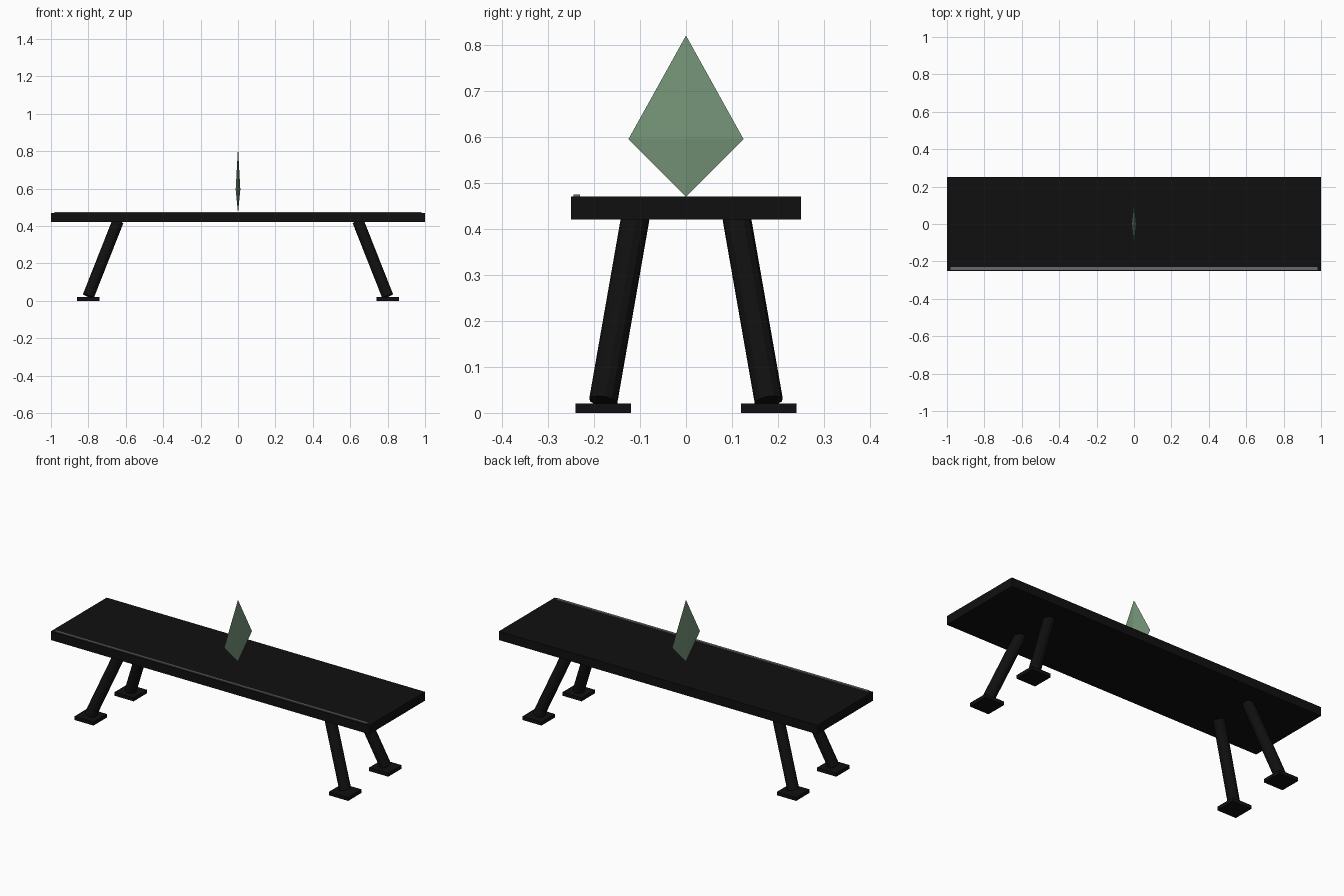
import bpy, bmesh
from mathutils import Vector

if "Cube" in bpy.data.objects:
    bpy.data.objects.remove(bpy.data.objects["Cube"])


def material(name, colour):
    m = bpy.data.materials.new(name)
    m.diffuse_color = colour
    m.use_nodes = True
    m.node_tree.nodes["Principled BSDF"].inputs["Base Color"].default_value = m.diffuse_color
    return m


black = material("matte black", (0.005, 0.005, 0.005, 1))
grey = material("grey strip", (0.14, 0.14, 0.155, 1))
green = material("translucent green", (0.18, 0.30, 0.19, 0.75))


def box(name, lo, hi, mat):
    lo, hi = Vector(lo), Vector(hi)
    bpy.ops.mesh.primitive_cube_add(size=1, location=(lo + hi) / 2)
    o = bpy.context.object
    o.name = name
    o.scale = hi - lo
    bpy.ops.object.transform_apply(location=False, rotation=False, scale=True)
    o.data.materials.append(mat)
    return o


# Bench top and the thin strip along its front edge
box("bench_top", (-1, -0.25, 0.42), (1, 0.25, 0.47), black)
box("edge_strip", (-0.98, -0.245, 0.47), (0.98, -0.23, 0.475), grey)

# Four splayed round legs, each on a square foot pad
for sx, side in ((-1, "left"), (1, "right")):
    for sy, end in ((-1, "front"), (1, "back")):
        bottom = Vector((0.80 * sx, 0.18 * sy, 0.025))
        top = Vector((0.642 * sx, 0.11 * sy, 0.425))
        axis = top - bottom
        bpy.ops.mesh.primitive_cylinder_add(vertices=12, radius=0.031, depth=axis.length,
                                            location=(top + bottom) / 2)
        leg = bpy.context.object
        leg.name = f"{end}_{side}_leg"
        leg.rotation_euler = axis.to_track_quat('Z', 'Y').to_euler()
        leg.data.materials.append(black)
        box(f"{end}_{side}_foot", (0.8 * sx - 0.06, 0.18 * sy - 0.06, 0),
            (0.8 * sx + 0.06, 0.18 * sy + 0.06, 0.02), black)

# Thin kite-shaped crystal: a ring of four points between two tips
bm = bmesh.new()
ring = [bm.verts.new(p) for p in ((0.0125, 0, 0.595), (0, 0.125, 0.595),
                                  (-0.0125, 0, 0.595), (0, -0.125, 0.595))]
tip = bm.verts.new((0, 0, 0.82))
base = bm.verts.new((0, 0, 0.47))
for i in range(4):
    a, b = ring[i], ring[(i + 1) % 4]
    bm.faces.new((a, b, tip))
    bm.faces.new((b, a, base))
mesh = bpy.data.meshes.new("crystal")
bm.to_mesh(mesh)
bm.free()
mesh.materials.append(green)
bpy.context.collection.objects.link(bpy.data.objects.new("crystal", mesh))
